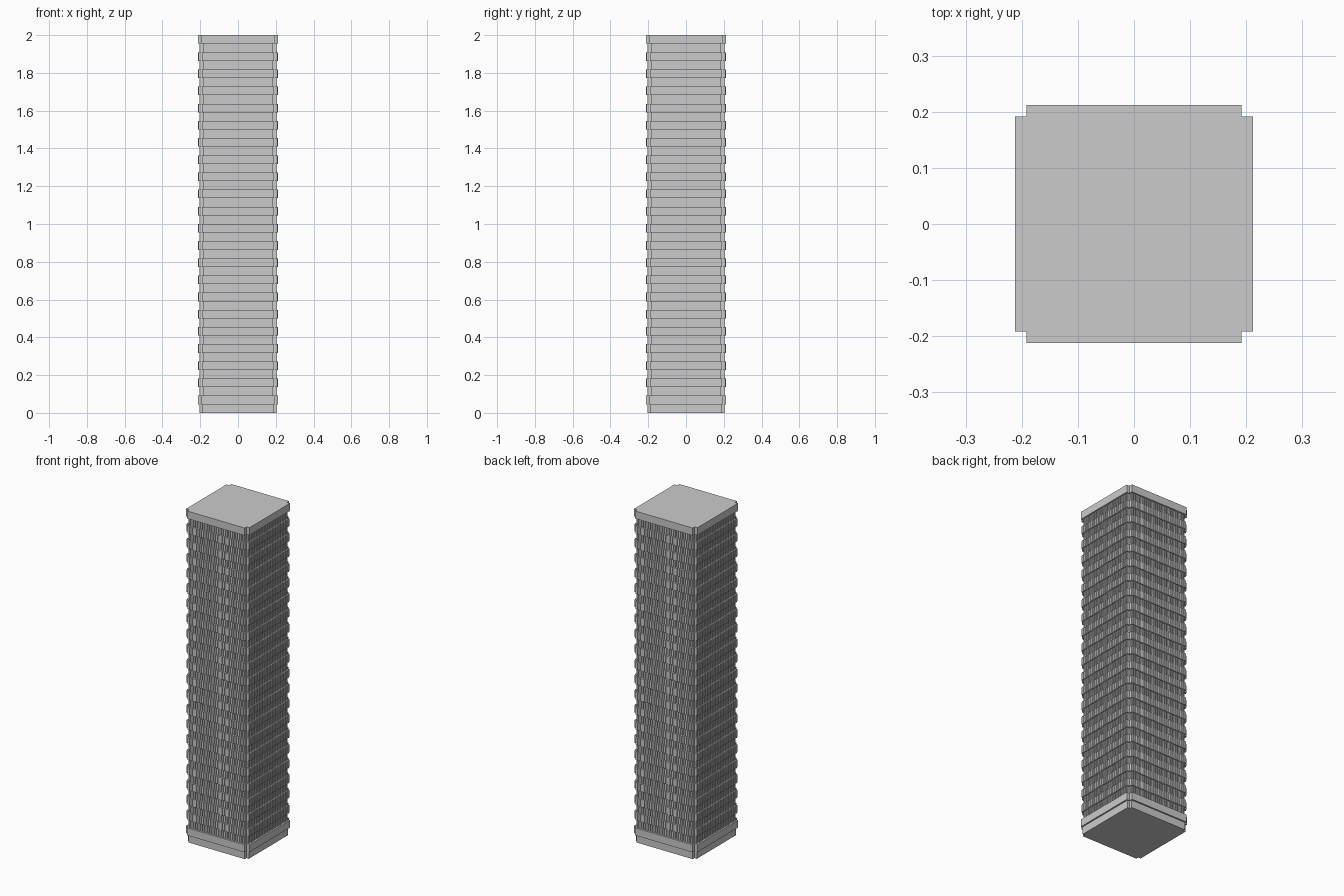
import bpy, bmesh, math
from mathutils import Matrix

if "Cube" in bpy.data.objects:
    bpy.data.objects.remove(bpy.data.objects["Cube"])

FLOORS = 22
STEP = 2.0 / FLOORS
HALF = STEP / 2
RIBS = 24
SPAN = 0.178


def finish(bm, name):
    bmesh.ops.recalc_face_normals(bm, faces=bm.faces)
    mesh = bpy.data.meshes.new(name)
    bm.to_mesh(mesh)
    bm.free()
    obj = bpy.data.objects.new(name, mesh)
    bpy.context.collection.objects.link(obj)
    return obj


def notched_slab(name, r, n, z0, z1):
    """Square prism of half width r, corners notched in to n."""
    bm = bmesh.new()
    pts = [(r, -n), (r, n), (n, n), (n, r), (-n, r), (-n, n),
           (-r, n), (-r, -n), (-n, -n), (-n, -r), (n, -r), (n, -n)]
    face = bm.faces.new([bm.verts.new((x, y, z0)) for x, y in pts])
    ext = bmesh.ops.extrude_face_region(bm, geom=[face], use_keep_orig=True)
    top = [v for v in ext["geom"] if isinstance(v, bmesh.types.BMVert)]
    bmesh.ops.translate(bm, verts=top, vec=(0, 0, z1 - z0))
    return finish(bm, name)


def ribs(name, inner, outer, z0, z1):
    """Row of upright ribs on all four sides."""
    bm = bmesh.new()
    for side in range(4):
        turn = Matrix.Rotation(side * math.pi / 2, 4, 'Z')
        for i in range(RIBS):
            x = -SPAN + 2 * SPAN * i / (RIBS - 1)
            box = (Matrix.Translation((x, -(inner + outer) / 2, (z0 + z1) / 2))
                   @ Matrix.Diagonal((0.008, outer - inner, z1 - z0, 1)))
            bmesh.ops.create_cube(bm, size=1, matrix=turn @ box)
    return finish(bm, name)


def stack(obj, count):
    mod = obj.modifiers.new("floors", 'ARRAY')
    mod.count = count
    mod.use_relative_offset = False
    mod.use_constant_offset = True
    mod.constant_offset_displace = (0, 0, STEP)


# Ground storey, plain band above it and plain roof band
notched_slab("base", 0.203, 0.187, 0, HALF)
notched_slab("lower_band", 0.212, 0.192, HALF, STEP)
notched_slab("roof_band", 0.212, 0.192, 2 - HALF, 2)

# Recessed window core with close-set mullions
notched_slab("window_core", 0.197, 0.185, STEP, 2 - HALF)
stack(ribs("window_mullions", 0.196, 0.203, STEP, STEP + HALF), FLOORS - 1)

# Projecting floor bands with shallow ribbed cladding
stack(notched_slab("floor_bands", 0.208, 0.191, STEP + HALF, 2 * STEP), FLOORS - 2)
stack(ribs("band_ribs", 0.207, 0.212, STEP + HALF, 2 * STEP), FLOORS - 2)
